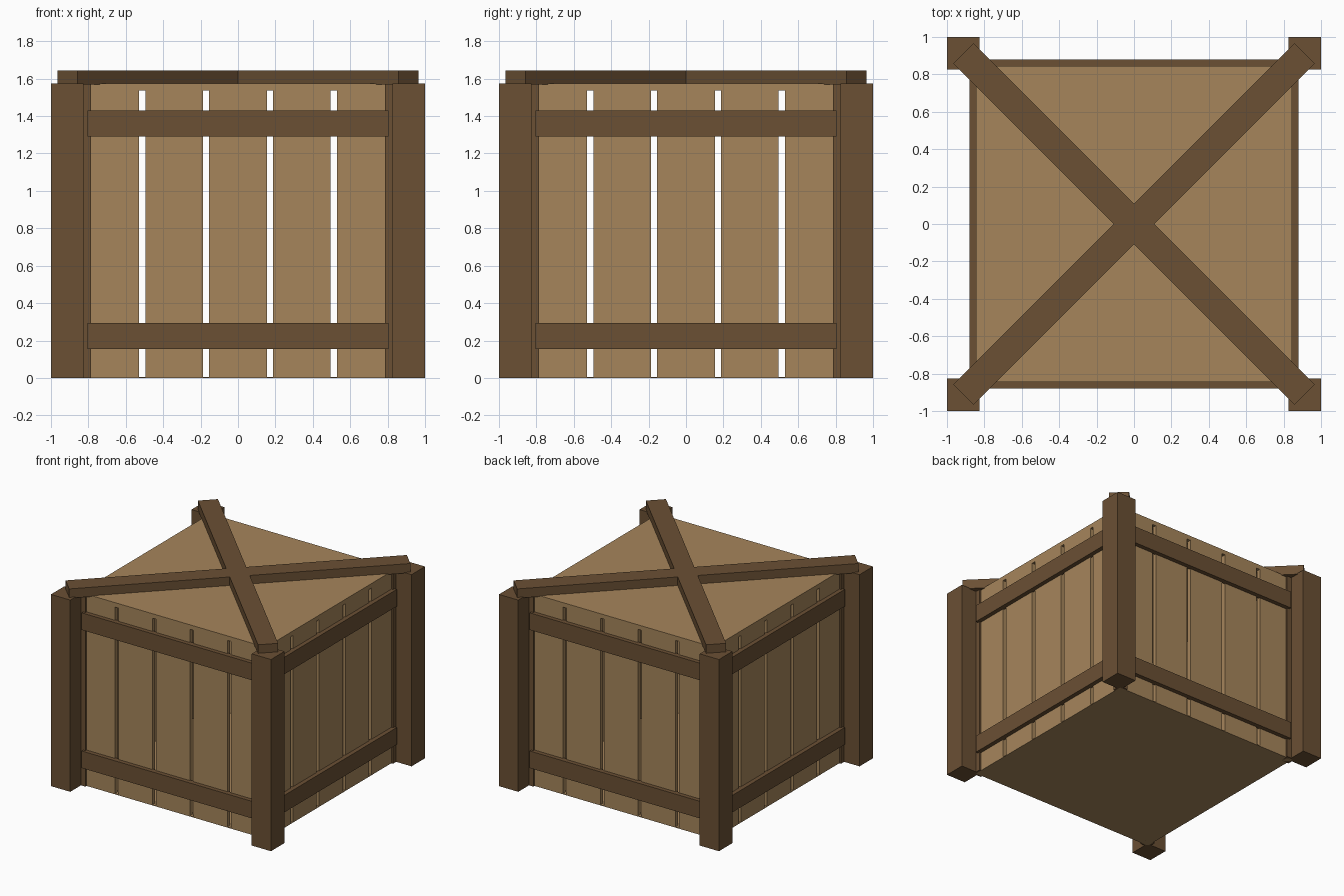
import bpy
import bmesh
from math import pi
from mathutils import Matrix, Vector

if "Cube" in bpy.data.objects:
    bpy.data.objects.remove(bpy.data.objects["Cube"])


def material(name, rgb):
    m = bpy.data.materials.new(name)
    m.diffuse_color = (*rgb, 1)
    m.use_nodes = True
    m.node_tree.nodes["Principled BSDF"].inputs["Base Color"].default_value = m.diffuse_color
    return m


LIGHT = material("light_wood", (0.38, 0.235, 0.105))
DARK = material("dark_wood", (0.145, 0.08, 0.034))


def box(name, lo, hi, mat, turn=0.0):
    """Box between two corners, then turned about the vertical axis of the crate."""
    lo, hi = Vector(lo), Vector(hi)
    size = hi - lo
    bm = bmesh.new()
    bmesh.ops.create_cube(bm, size=1)
    bm.transform(Matrix.Rotation(turn, 4, 'Z')
                 @ Matrix.Translation((lo + hi) / 2)
                 @ Matrix.Diagonal((*size, 1)))
    me = bpy.data.meshes.new(name)
    bm.to_mesh(me)
    bm.free()
    me.materials.append(mat)
    ob = bpy.data.objects.new(name, me)
    bpy.context.collection.objects.link(ob)
    return ob


H = 1.575      # height of the walls
WALL = 0.845   # outer face of the planks

# Floor and lid panels
box("floor", (-WALL, -WALL, 0), (WALL, WALL, 0.005), LIGHT)
box("lid", (-WALL, -WALL, H - 0.037), (WALL, WALL, H), LIGHT)

for side, label in enumerate(("front", "right", "back", "left")):
    turn = side * pi / 2

    # Five spaced planks per wall
    for i in range(5):
        x = (i - 2) * 0.341
        box(f"{label}_plank_{i + 1}", (x - 0.154, -WALL, 0),
            (x + 0.154, -WALL + 0.035, H), LIGHT, turn)

    # Lower and upper rails across the planks
    for part, z in (("lower", 0.155), ("upper", 1.29)):
        box(f"{label}_{part}_rail", (-0.805, -0.88, z),
            (0.805, -0.835, z + 0.14), DARK, turn)

    # Corner post with a slimmer inner post behind it
    box(f"{label}_corner_post", (0.825, -1, 0), (1, -0.825, H), DARK, turn)
    box(f"{label}_inner_post", (0.785, -0.86, 0), (0.86, -0.785, H), DARK, turn)

# Crossed beams on the lid
for i, turn in enumerate((pi / 4, -pi / 4)):
    box(f"lid_beam_{i + 1}", (-1.29, -0.076, 1.568), (1.29, 0.076, 1.645), DARK, turn)
